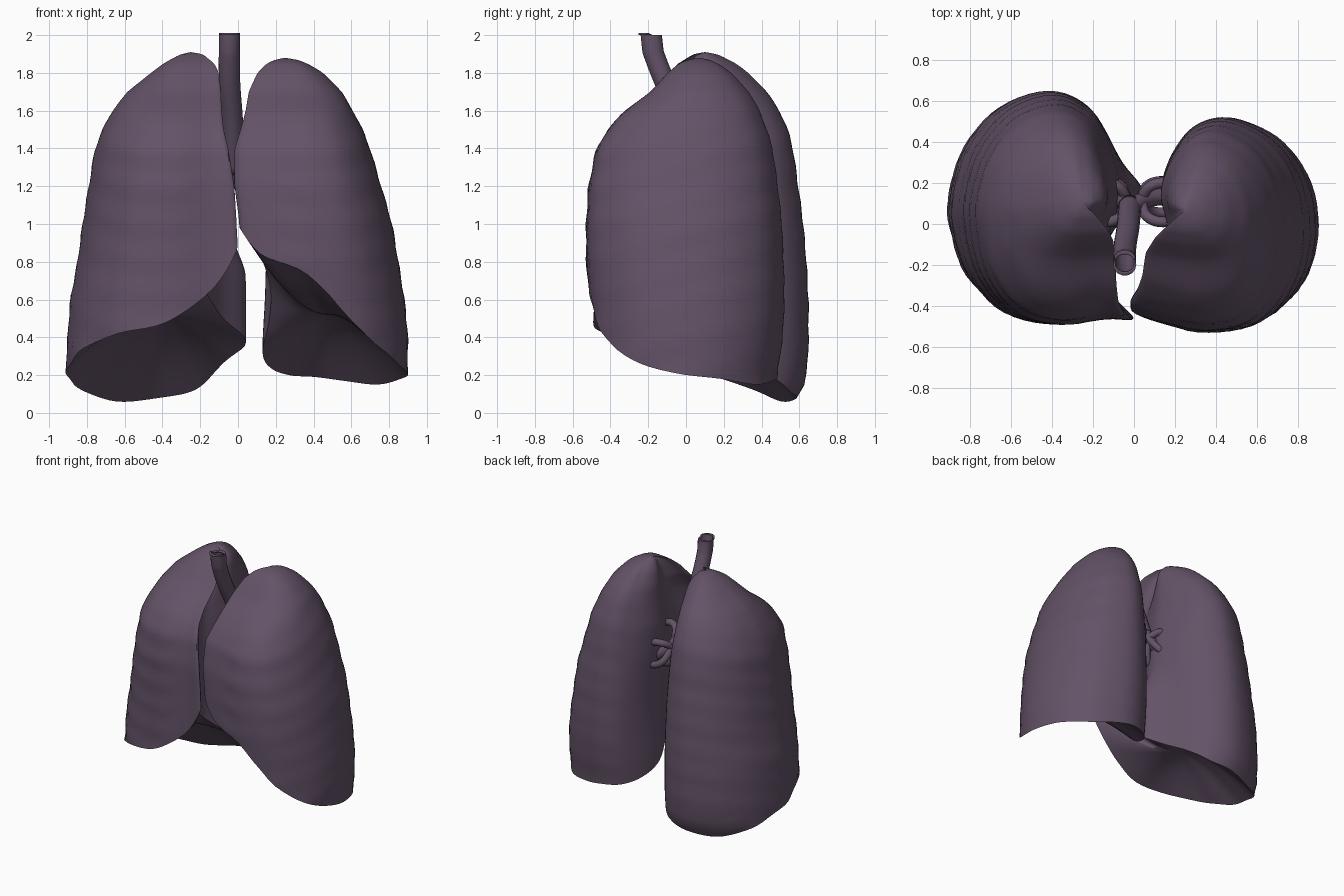
import bpy, bmesh, math
from mathutils import Vector

if "Cube" in bpy.data.objects:
    bpy.data.objects.remove(bpy.data.objects["Cube"])

mat = bpy.data.materials.new("tissue")
mat.diffuse_color = (0.125, 0.085, 0.135, 1)
mat.use_nodes = True
mat.node_tree.nodes["Principled BSDF"].inputs["Base Color"].default_value = mat.diffuse_color


def catmull(a, b, c, d, t):
    return 0.5 * (2 * b + (c - a) * t + (2 * a - 5 * b + 4 * c - d) * t * t
                  + (3 * b - a - 3 * c + d) * t ** 3)


def smooth_loop(points, steps):
    p = [Vector(q) for q in points]
    n = len(p)
    return [catmull(p[i - 1], p[i], p[(i + 1) % n], p[(i + 2) % n], s / steps)
            for i in range(n) for s in range(steps)]


def sample(table, z):
    # table rows: height, then lateral, medial, front and back spread
    if z >= table[0][0]:
        return table[0][1:]
    for hi, lo in zip(table, table[1:]):
        if z >= lo[0]:
            f = (hi[0] - z) / (hi[0] - lo[0])
            return [a + (b - a) * f for a, b in zip(hi[1:], lo[1:])]
    return table[-1][1:]


def finish(obj):
    obj.data.materials.append(mat)
    bpy.ops.object.select_all(action='DESELECT')
    obj.select_set(True)
    bpy.context.view_layer.objects.active = obj
    bpy.ops.object.shade_smooth_by_angle(angle=math.radians(45))


def lung(name, outline, spread, apex, dome, side, bulge, rows=44, inner=12):
    loop = smooth_loop(outline, 5)
    bm = bmesh.new()
    rings = []

    def place(p, z):
        lat, med, front, back = sample(spread, z)
        dx, dy = p.x - apex[0], p.y - apex[1]
        lateral = dx * side > 0
        # faint oblique rib grooves on the outer wall
        rib = 1 + 0.007 * math.sin(34 * z - 9 * dy) * min(1, max(0, (1.8 - z) * 3))
        x = apex[0] + dx * (lat * rib if lateral else med)
        y = apex[1] + dy * (back if dy > 0 else front) * (rib if lateral else 1)
        # lower lobe swelling on the inner face
        low = min(1, max(0, (1.0 - z) / 0.25))
        if not lateral:
            x -= side * bulge * low * math.exp(-((p.y - 0.15) / 0.12) ** 2)
        return Vector((x, y, z))

    top = bm.verts.new(apex)
    for r in range(1, rows + 1):
        u = (r / rows) ** 1.6
        rings.append([bm.verts.new(place(p, apex[2] + (p.z - apex[2]) * u)) for p in loop])
    # hollow underside
    rim = [v.co.copy() for v in rings[-1]]
    for r in range(1, inner):
        g = r / inner
        ring = []
        for c in rim:
            q = c.lerp(Vector(dome), g)
            q.z = c.z + (dome[2] - c.z) * math.sin(g * math.pi / 2)
            ring.append(bm.verts.new(q))
        rings.append(ring)
    end = bm.verts.new(dome)
    n = len(loop)
    for i in range(n):
        j = (i + 1) % n
        bm.faces.new((top, rings[0][i], rings[0][j]))
        bm.faces.new((end, rings[-1][j], rings[-1][i]))
        for a, b in zip(rings, rings[1:]):
            bm.faces.new((a[i], b[i], b[j], a[j]))
    bmesh.ops.smooth_vert(bm, verts=[v for ring in rings[:rows - 2] for v in ring],
                          factor=0.5, use_axis_x=True, use_axis_y=True, use_axis_z=True)
    bmesh.ops.recalc_face_normals(bm, faces=bm.faces)
    me = bpy.data.meshes.new(name)
    bm.to_mesh(me)
    bm.free()
    obj = bpy.data.objects.new(name, me)
    bpy.context.collection.objects.link(obj)
    finish(obj)


# Outlines seen from above: x, y and height of the lower rim
right_outline = [(0.0, -0.46, 0.88), (-0.13, -0.465, 0.66), (-0.38, -0.49, 0.48),
                 (-0.64, -0.43, 0.42), (-0.82, -0.25, 0.34), (-0.9, -0.02, 0.24),
                 (-0.9, 0.16, 0.19), (-0.83, 0.38, 0.12), (-0.66, 0.57, 0.06),
                 (-0.42, 0.65, 0.08), (-0.23, 0.58, 0.12), (-0.12, 0.42, 0.22),
                 (-0.07, 0.27, 0.3), (-0.06, 0.12, 0.4), (-0.12, -0.06, 0.55),
                 (-0.18, -0.2, 0.68), (-0.12, -0.34, 0.8)]
left_outline = [(-0.02, -0.42, 0.98), (0.1, -0.48, 0.84), (0.38, -0.53, 0.73),
                (0.65, -0.48, 0.44), (0.83, -0.3, 0.28), (0.9, -0.06, 0.21),
                (0.87, 0.2, 0.18), (0.74, 0.4, 0.15), (0.56, 0.5, 0.17),
                (0.41, 0.52, 0.19), (0.27, 0.46, 0.2), (0.17, 0.32, 0.24),
                (0.13, 0.15, 0.32), (0.16, 0.0, 0.48), (0.16, -0.14, 0.66),
                (0.09, -0.3, 0.84)]
right_spread = [(1.91, 0, 0, 0, 0), (1.9, .08, .25, .1, .12), (1.85, .22, .5, .24, .3),
                (1.8, .32, .6, .32, .42), (1.7, .51, .64, .47, .6), (1.6, .63, .66, .7, .72),
                (1.5, .71, .7, .86, .8), (1.4, .77, .8, .95, .85), (1.2, .82, .93, 1, .9),
                (1.0, .87, .98, 1, .95), (.8, .91, 1, 1, .98), (.6, .97, 1, 1, 1),
                (.3, 1, 1, 1, 1), (.15, 1, 1, 1, .96), (.05, .96, .95, 1, .86)]
left_spread = [(1.88, 0, 0, 0, 0), (1.87, .1, .2, .1, .12), (1.85, .18, .36, .18, .22),
               (1.8, .31, .55, .28, .38), (1.7, .46, .72, .43, .58), (1.6, .55, .78, .66, .71),
               (1.5, .63, .88, .81, .79), (1.4, .69, 1, .91, .86), (1.2, .78, 1, .98, .92),
               (1.0, .87, .9, 1, .97), (.8, .92, .85, 1, .99), (.6, .97, .9, .97, 1),
               (.4, 1, 1, .95, .98), (.15, .99, 1, .95, .9)]
lung("right_lung", right_outline, right_spread, (-0.25, 0.1, 1.91), (-0.42, -0.04, 0.52), -1, 0.1)
lung("left_lung", left_outline, left_spread, (0.25, 0.07, 1.88), (0.48, -0.06, 0.52), 1, 0.0)


def tube(name, points, radius, thickness=0):
    cu = bpy.data.curves.new(name, 'CURVE')
    cu.dimensions = '3D'
    cu.bevel_depth = radius
    cu.bevel_resolution = 5
    cu.resolution_u = 8
    cu.use_fill_caps = thickness == 0
    sp = cu.splines.new('BEZIER')
    sp.bezier_points.add(len(points) - 1)
    for bp, p in zip(sp.bezier_points, points):
        bp.co = p
        bp.handle_left_type = bp.handle_right_type = 'AUTO'
    obj = bpy.data.objects.new(name, cu)
    bpy.context.collection.objects.link(obj)
    bpy.ops.object.select_all(action='DESELECT')
    obj.select_set(True)
    bpy.context.view_layer.objects.active = obj
    bpy.ops.object.convert(target='MESH')
    obj = bpy.context.view_layer.objects.active
    if thickness:
        mod = obj.modifiers.new("wall", 'SOLIDIFY')
        mod.thickness = thickness
        # level the open top
        for v in obj.data.vertices:
            if v.co.z > 1.93:
                v.co.z = 2.0
    finish(obj)


# Windpipe and its branches
tube("windpipe", [(-0.045, -0.2, 1.98), (-0.045, -0.12, 1.77), (-0.03, -0.02, 1.55),
                  (-0.02, 0.09, 1.28)], 0.056, 0.012)
for s, label in ((-1, "right"), (1, "left")):
    tube(label + "_bronchus", [(-0.02, 0.07, 1.34), (s * 0.06, 0.12, 1.22),
                               (s * 0.24, 0.14, 1.1)], 0.042)
    for i, (y, z) in enumerate([(0.02, 1.36), (0.19, 1.28), (0.06, 1.08), (0.2, 1.12)]):
        tube(f"{label}_vessel_{i}", [(s * 0.03, 0.12, 1.24), (s * 0.09, y, z),
                                     (s * 0.24, y, z - 0.03)], 0.026)
